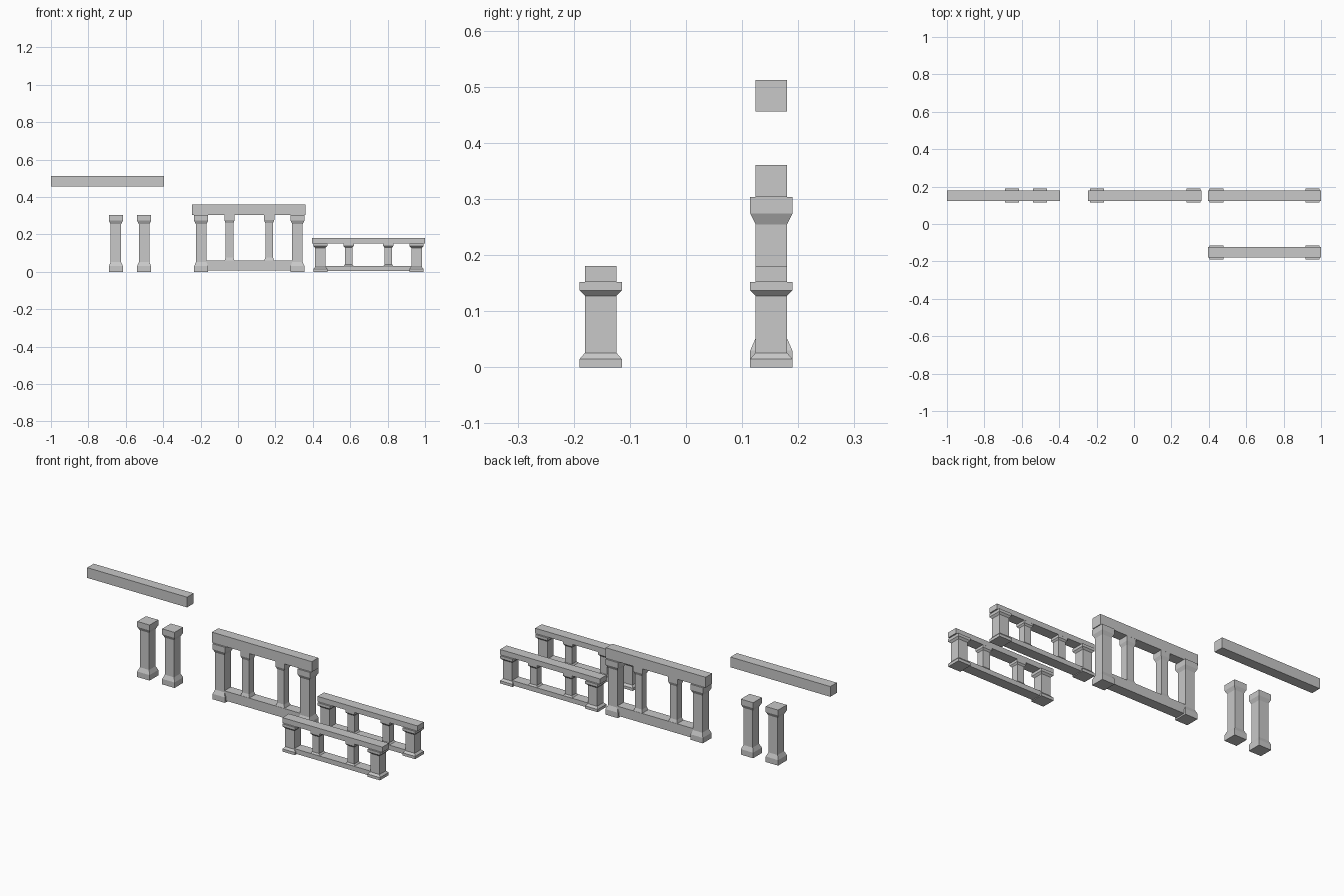
import bpy
import bmesh

if "Cube" in bpy.data.objects:
    bpy.data.objects.remove(bpy.data.objects["Cube"])

stone = bpy.data.materials.new("light grey stone")
stone.diffuse_color = (0.58, 0.58, 0.58, 1)
stone.use_nodes = True
stone.node_tree.nodes["Principled BSDF"].inputs["Base Color"].default_value = stone.diffuse_color

# Column profile: half width and height, full size
COLUMN = [(0.0375, 0), (0.0375, 0.03), (0.028, 0.052),
          (0.028, 0.255), (0.0375, 0.274), (0.0375, 0.304)]
ROW = 0.152      # distance of each row from the centre line
HALF = 0.028     # half depth of the rails


def finish(bm, name):
    bmesh.ops.recalc_face_normals(bm, faces=bm.faces)
    mesh = bpy.data.meshes.new(name)
    bm.to_mesh(mesh)
    bm.free()
    mesh.materials.append(stone)
    bpy.context.collection.objects.link(bpy.data.objects.new(name, mesh))


def column(name, x, y, z0, z1, width=1.0):
    """Square column with a flared base and capital."""
    bm = bmesh.new()
    rings = []
    for half, h in COLUMN:
        w = half * width
        z = z0 + h * (z1 - z0) / 0.304
        rings.append([bm.verts.new((x + sx * w, y + sy * w, z))
                      for sx, sy in ((-1, -1), (1, -1), (1, 1), (-1, 1))])
    for a, b in zip(rings, rings[1:]):
        for i in range(4):
            j = (i + 1) % 4
            bm.faces.new((a[i], a[j], b[j], b[i]))
    bm.faces.new(rings[0])
    bm.faces.new(rings[-1])
    finish(bm, name)


def beam(name, x0, x1, y, z0, z1):
    """Straight square rail."""
    bm = bmesh.new()
    bmesh.ops.create_cube(bm, size=1)
    for v in bm.verts:
        v.co.x = x1 if v.co.x > 0 else x0
        v.co.y = y + (HALF if v.co.y > 0 else -HALF)
        v.co.z = z1 if v.co.z > 0 else z0
    finish(bm, name)


def railing(name, x, y, s, shift=0.0):
    """Railing section centred on x, with heights scaled by s."""
    beam(name + "_top_rail", x - 0.3025, x + 0.3025, y, 0.304 * s, 0.361 * s)
    x += shift
    beam(name + "_bottom_rail", x - 0.257, x + 0.257, y, 0.008 * s, 0.06 * s)
    for side in (-1, 1):
        column(name + "_post", x + side * 0.2575, y, 0, 0.304 * s)
        column(name + "_baluster", x + side * 0.106, y, 0.03 * s, 0.304 * s, 0.74)


# Loose pieces: beam and two columns
beam("loose_beam", -1, -0.395, ROW, 0.456, 0.512)
for px in (-0.653, -0.502):
    column("loose_column", px, ROW, 0, 0.304)

# Assembled sections: one tall, two low
railing("tall_railing", 0.0575, ROW, 1, 0.003)
railing("low_railing_back", 0.6975, ROW, 0.5)
railing("low_railing_front", 0.6975, -ROW, 0.5)
